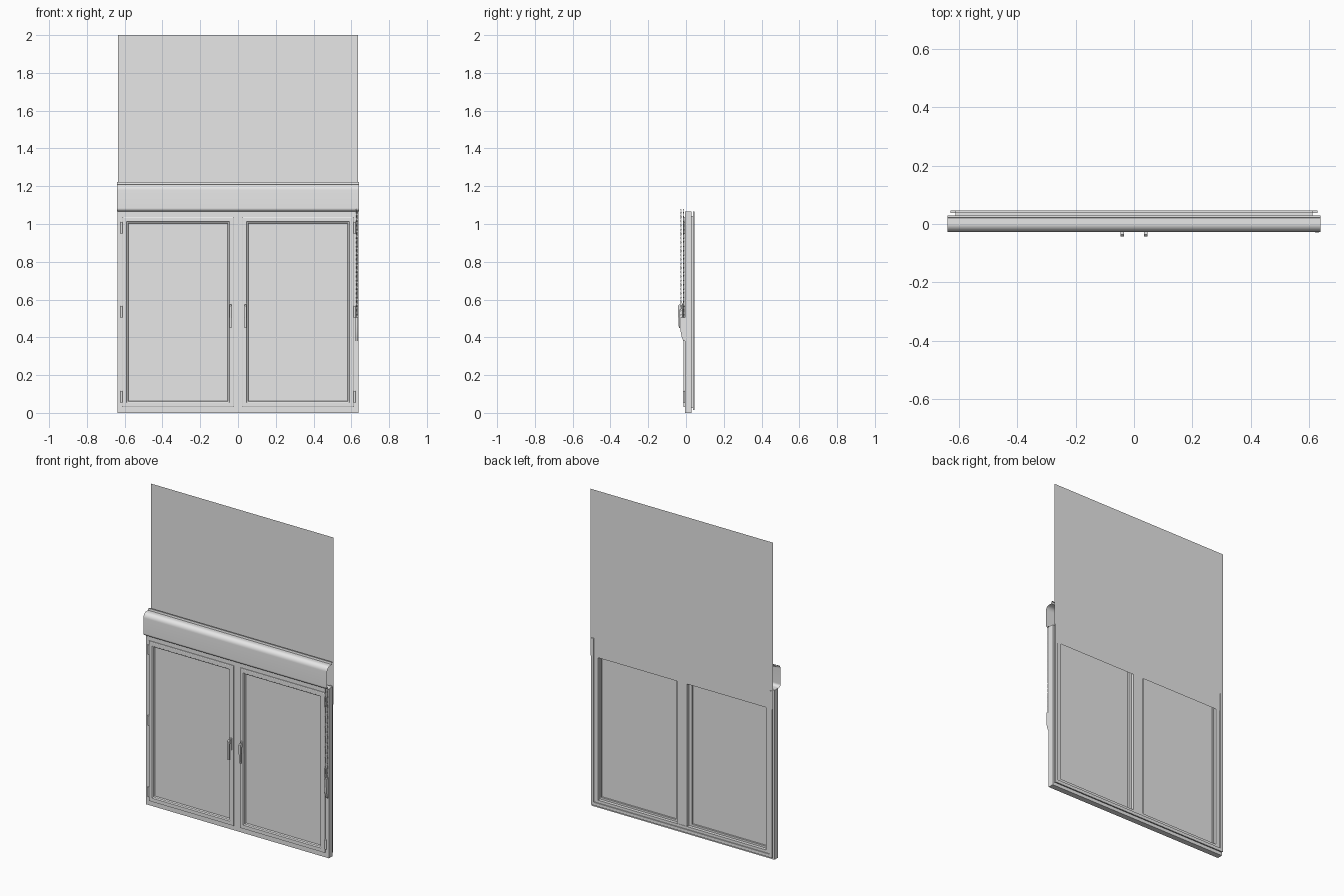
import bpy, bmesh, math
from mathutils import Matrix, Vector

if "Cube" in bpy.data.objects:
    bpy.data.objects.remove(bpy.data.objects["Cube"])

grey = bpy.data.materials.new("light_grey")
grey.diffuse_color = (0.8, 0.8, 0.8, 1)
grey.use_nodes = True
grey.node_tree.nodes["Principled BSDF"].inputs["Base Color"].default_value = grey.diffuse_color


def finish(name, bm, closed=True, smooth=False):
    if closed:
        bmesh.ops.recalc_face_normals(bm, faces=bm.faces)
    me = bpy.data.meshes.new(name)
    bm.to_mesh(me)
    bm.free()
    ob = bpy.data.objects.new(name, me)
    bpy.context.collection.objects.link(ob)
    me.materials.append(grey)
    if smooth:
        bpy.context.view_layer.objects.active = ob
        ob.select_set(True)
        bpy.ops.object.shade_smooth_by_angle(angle=math.radians(35))
        ob.select_set(False)
    return ob


def add_box(bm, x0, x1, y0, y1, z0, z1):
    m = Matrix.LocRotScale(Vector(((x0 + x1) / 2, (y0 + y1) / 2, (z0 + z1) / 2)), None,
                           Vector((x1 - x0, y1 - y0, z1 - z0)))
    bmesh.ops.create_cube(bm, size=1, matrix=m)


def box(name, *dims, bevel=0):
    bm = bmesh.new()
    add_box(bm, *dims)
    if bevel:
        bmesh.ops.bevel(bm, geom=bm.edges[:], offset=bevel, segments=2, affect='EDGES', profile=0.5)
    return finish(name, bm)


def ring_frame(name, x0, x1, z0, z1, profile):
    """Mitred frame: closed (inset, y) profile carried round a rectangle."""
    bm = bmesh.new()
    loops = [[bm.verts.new(c) for c in ((x0 + i, y, z0 + i), (x1 - i, y, z0 + i),
                                        (x1 - i, y, z1 - i), (x0 + i, y, z1 - i))]
             for i, y in profile]
    for k, a in enumerate(loops):
        b = loops[(k + 1) % len(loops)]
        for j in range(4):
            n = (j + 1) % 4
            bm.faces.new((a[j], a[n], b[n], b[j]))
    return finish(name, bm)


def extrude_x(name, profile, x0, x1, solid):
    """(y, z) profile drawn along x, with end caps when solid."""
    bm = bmesh.new()
    a = [bm.verts.new((x0, y, z)) for y, z in profile]
    b = [bm.verts.new((x1, y, z)) for y, z in profile]
    n = len(a)
    for i in range(n if solid else n - 1):
        j = (i + 1) % n
        bm.faces.new((a[i], a[j], b[j], b[i]))
    if solid:
        bm.faces.new(a)
        bm.faces.new(b)
    return finish(name, bm, smooth=True)


def arc(cy, cz, ry, rz, a0, a1, n=8):
    return [(cy + ry * math.cos(math.radians(a0 + (a1 - a0) * i / n)),
             cz + rz * math.sin(math.radians(a0 + (a1 - a0) * i / n))) for i in range(n + 1)]


# Fixed outer frame with stepped back
ring_frame("outer_frame", -0.637, 0.637, 0, 1.067,
           [(0, -0.006), (0.052, -0.006), (0.052, 0.04), (0.025, 0.04), (0.025, 0.03), (0, 0.03)])
box("centre_mullion", -0.035, 0.035, -0.006, 0.038, 0.052, 1.015)

# Back flange: two side guides and a sill strip
bm = bmesh.new()
for s in (-1, 1):
    xs = sorted((s * 0.612, s * 0.63))
    add_box(bm, *xs, 0.038, 0.046, 0.015, 1.065)
add_box(bm, -0.612, 0.612, 0.038, 0.046, 0.015, 0.035)
finish("back_flange", bm)

# Two opening sashes with glass, handles and hinges
sash = [(0, 0.02), (0, -0.012), (0.003, -0.014), (0.024, -0.014), (0.026, -0.011),
        (0.031, -0.009), (0.034, -0.003), (0.034, 0.02)]
for s, side in ((-1, "left"), (1, "right")):
    x0, x1 = sorted((s * 0.613, s * 0.022))
    ring_frame(side + "_sash", x0, x1, 0.03, 1.036, sash)
    box(side + "_glass", x0 + 0.03, x1 - 0.03, 0.001, 0.009, 0.06, 1.006)

    hx = s * 0.04
    box(side + "_handle_plate", hx - 0.008, hx + 0.008, -0.02, -0.013, 0.505, 0.58, bevel=0.002)
    lever = [(-0.018, 0.55), (-0.018, 0.572), (-0.036, 0.574), (-0.043, 0.567),
             (-0.043, 0.54), (-0.038, 0.45), (-0.031, 0.45), (-0.033, 0.548)]
    extrude_x(side + "_handle_lever", lever, hx - 0.006, hx + 0.006, True)

    bm = bmesh.new()
    for z in (0.085, 0.535, 0.98):
        bmesh.ops.create_cone(bm, cap_ends=True, segments=16, radius1=0.006, radius2=0.006,
                              depth=0.06, matrix=Matrix.Translation((s * 0.617, -0.01, z)))
    finish(side + "_hinges", bm, smooth=True)

# Roller cassette: open-ended thin shell with a lip on top
shell = ([(0.03, 1.222), (0.022, 1.222), (0.02, 1.21), (0.002, 1.21)]
         + arc(0.0, 1.18, 0.027, 0.03, 90, 180)
         + [(-0.027, 1.085)]
         + arc(-0.009, 1.083, 0.018, 0.016, 180, 270)
         + [(0.0, 1.067)])
extrude_x("blind_cassette", shell, -0.64, 0.64, False)

# Raised blind sheet behind the frame
bm = bmesh.new()
bm.faces.new([bm.verts.new(c) for c in ((-0.634, 0.042, 0.95), (0.634, 0.042, 0.95),
                                        (0.634, 0.042, 2.0), (-0.634, 0.042, 2.0))])
finish("blind_sheet", bm, closed=False)

# Bead chain in two strands
bm = bmesh.new()
for k in range(97):
    for x, y in ((0.627, -0.027), (0.631, -0.013)):
        bmesh.ops.create_icosphere(bm, subdivisions=1, radius=0.003,
                                   matrix=Matrix.Translation((x, y, 0.5 + k * 0.006)))
finish("bead_chain", bm)

# Chain holder on the frame side
holder = [(-0.005, 0.38), (-0.014, 0.38), (-0.022, 0.4), (-0.028, 0.43), (-0.03, 0.47),
          (-0.03, 0.505), (-0.005, 0.505)]
extrude_x("chain_holder", holder, 0.621, 0.635, True)
